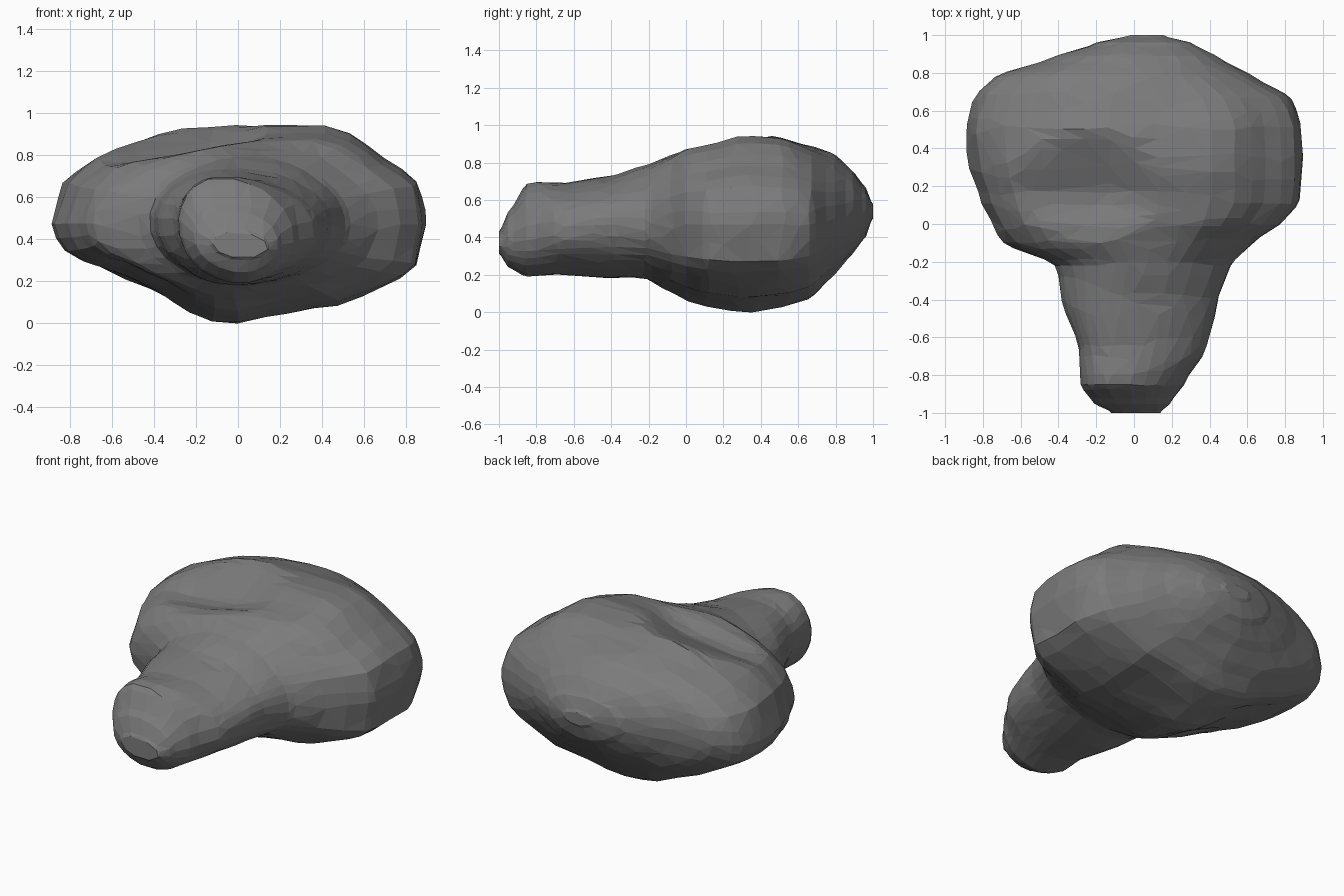
import bpy, bmesh, math
from mathutils import Vector, noise

if "Cube" in bpy.data.objects:
    bpy.data.objects.remove(bpy.data.objects["Cube"])

# Cross-sections along y: y, x left, x right, z bottom, z top,
# x of top, x of bottom, z of left, z of right
SECTIONS = [
    (-1.00, -.12, .14, .31, .43, -.03, .02, .38, .36),
    (-.95, -.21, .19, .24, .54, -.07, 0, .42, .38),
    (-.85, -.28, .27, .19, .69, -.10, -.01, .48, .40),
    (-.65, -.29, .385, .20, .695, -.08, 0, .48, .44),
    (-.42, -.375, .44, .18, .73, -.04, 0, .48, .47),
    (-.22, -.42, .51, .18, .78, .03, 0, .50, .46),
    (-.10, -.69, .63, .12, .83, .09, -.04, .48, .44),
    (.02, -.755, .80, .06, .88, .14, -.06, .49, .42),
    (.12, -.81, .88, .03, .90, .15, -.06, .49, .42),
    (.30, -.87, .885, 0, .945, .12, -.06, .48, .44),
    (.50, -.89, .885, .02, .935, .05, -.06, .46, .46),
    (.66, -.85, .83, .07, .89, 0, -.08, .50, .47),
    (.78, -.73, .64, .19, .85, -.02, -.03, .53, .50),
    (.88, -.44, .45, .30, .77, .02, .04, .55, .53),
    (.96, -.20, .30, .40, .67, .05, .06, .55, .54),
    (1.00, -.02, .16, .50, .58, .07, .07, .55, .54),
]
# Outline of the wide body seen from the front (x, z)
OUTLINE = [
    (.885, .47), (.88, .56), (.84, .69), (.68, .79), (.57, .89), (.42, .94),
    (.2, .94), (-.1, .945), (-.25, .935), (-.42, .895), (-.65, .81), (-.83, .68),
    (-.89, .48), (-.88, .42), (-.81, .31), (-.62, .25), (-.38, .15), (-.25, .06),
    (-.1, 0), (0, 0), (.3, .06), (.48, .08), (.65, .15), (.84, .24),
]
SIDES, STEPS = 44, 4
MID_Z = .47


def outline_at(c, q):
    """Where the ray with direction (.9c, .47q) leaves the body outline."""
    dx, dz = .9 * c, .47 * q
    for (x0, z0), (x1, z1) in zip(OUTLINE, OUTLINE[1:] + OUTLINE[:1]):
        z0, z1 = z0 - MID_Z, z1 - MID_Z
        s0, s1 = dx * z0 - dz * x0, dx * z1 - dz * x1
        if s0 <= 1e-9 and s1 > 1e-9:
            t = s0 / (s0 - s1)
            return x0 + (x1 - x0) * t, z0 + (z1 - z0) * t
    return dx, dz


def spline(a, b, c, d, t):
    """Gentle curve between b and c."""
    m0, m1 = (c - a) * .36, (d - b) * .36
    return ((2*t**3 - 3*t*t + 1) * b + (t**3 - 2*t*t + t) * m0
            + (3*t*t - 2*t**3) * c + (t**3 - t*t) * m1)


def ring_points(s):
    y, xl, xr, zb, zt, xt, xb, zl, zr = s
    body = min(1, max(0, (y + .2) / .2)) * min(1, max(0, (.85 - y) / .35))
    pts = []
    for i in range(SIDES):
        a = math.tau * i / SIDES
        c, q = math.cos(a), math.sin(a)
        up, right = q >= 0, c >= 0
        # plain oval from four quarters
        cx, ex = (xt if up else xb), (xr if right else xl)
        cz, ez = (zr if right else zl), (zt if up else zb)
        p = Vector((cx + (ex - cx) * abs(c), y, cz + (ez - cz) * abs(q)))
        # body outline fitted to the same extents
        ox, oz = outline_at(c, q)
        ox *= xr / .885 if ox > 0 else xl / -.89
        oz *= (zt - MID_Z) / .475 if oz > 0 else (MID_Z - zb) / .47
        p = p.lerp(Vector((ox, y, MID_Z + oz)), body)
        # shallow weathered dents
        k = noise.noise(p * 4.5 + Vector((3, 1, 7))) * .012
        mid = Vector(((xl + xr) / 2, y, (zb + zt) / 2))
        p += (p - mid).normalized() * k
        # hollow on the upper left between neck and body
        d = math.hypot((p.x + .24) / .42, (p.y - .2) / .3)
        if up and d < 1:
            p.z -= .11 * (1 - d * d) ** 1.3
        p.z = max(p.z, 0)
        pts.append(p)
    return pts


# Loft the lumpy rock
bm = bmesh.new()
rings = []
last = len(SECTIONS) - 1
for i in range(last):
    quad = [SECTIONS[max(0, min(last, i + k))] for k in (-1, 0, 1, 2)]
    for j in range(STEPS):
        t = j / STEPS
        s = [spline(*vals, t) for vals in zip(*quad)]
        s[0] = quad[1][0] * (1 - t) + quad[2][0] * t
        rings.append([bm.verts.new(p) for p in ring_points(s)])
rings.append([bm.verts.new(p) for p in ring_points(SECTIONS[-1])])
for r0, r1 in zip(rings, rings[1:]):
    for i in range(SIDES):
        k = (i + 1) % SIDES
        bm.faces.new((r0[i], r0[k], r1[k], r1[i]))
bm.faces.new(rings[0])
bm.faces.new(rings[-1])
bmesh.ops.triangulate(bm, faces=bm.faces[:])
bmesh.ops.recalc_face_normals(bm, faces=bm.faces[:])
mesh = bpy.data.meshes.new("rock")
bm.to_mesh(mesh)
bm.free()
rock = bpy.data.objects.new("rock", mesh)
bpy.context.collection.objects.link(rock)

# Dark stone colour
stone = bpy.data.materials.new("dark_stone")
stone.diffuse_color = (.2, .2, .2, 1)
stone.use_nodes = True
stone.node_tree.nodes["Principled BSDF"].inputs["Base Color"].default_value = stone.diffuse_color
mesh.materials.append(stone)

# Reduce to irregular flat facets
dec = rock.modifiers.new("facets", 'DECIMATE')
dec.ratio = .28
